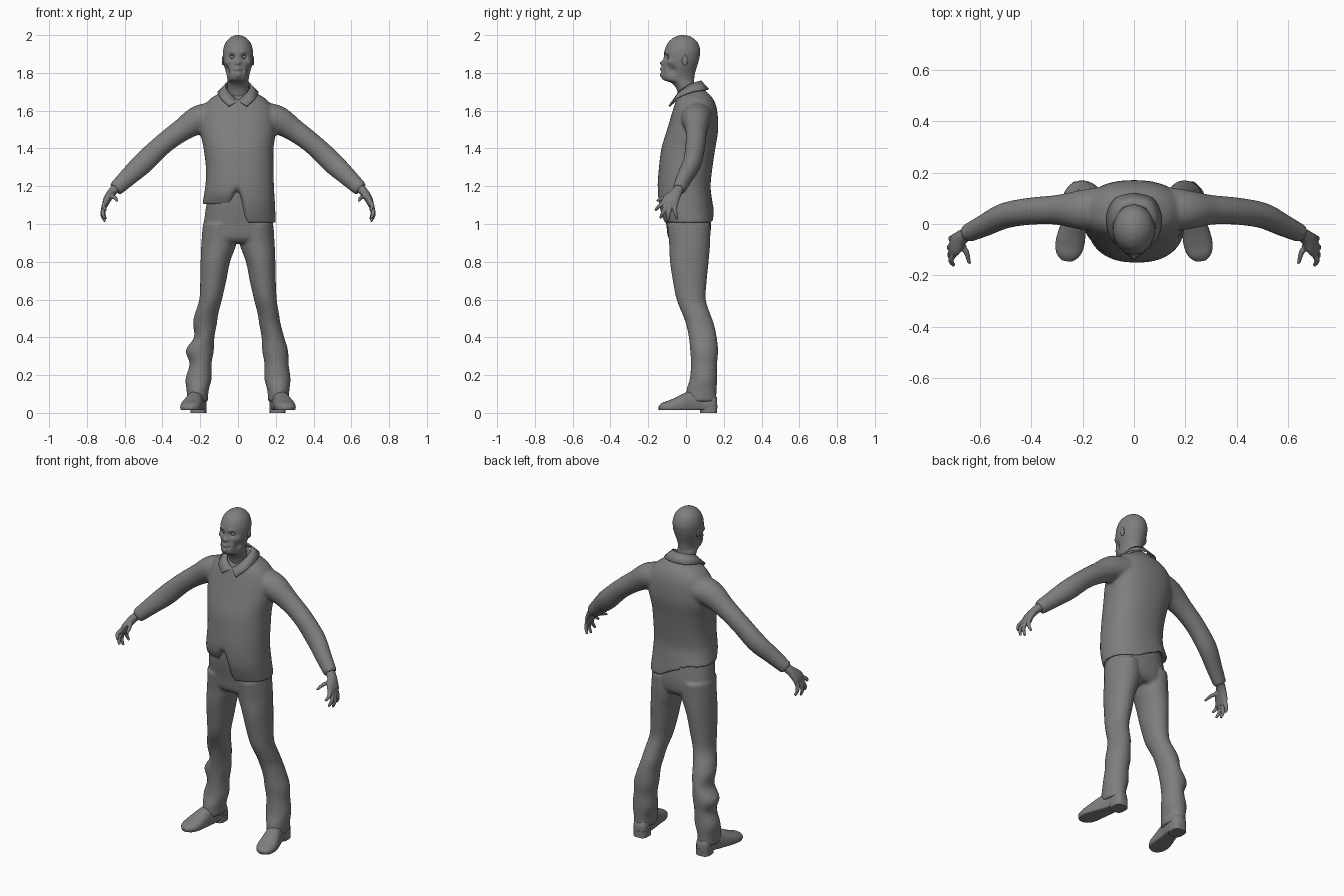
import bpy, bmesh, math
from mathutils import Vector

cube = bpy.data.objects.get("Cube")
if cube:
    bpy.data.objects.remove(cube, do_unlink=True)

grey = bpy.data.materials.new("plain grey")
grey.use_nodes = True
grey.diffuse_color = (0.21, 0.21, 0.21, 1)
grey.node_tree.nodes["Principled BSDF"].inputs["Base Color"].default_value = (0.21, 0.21, 0.21, 1)


def spline(rows, steps):
    """Catmull-Rom interpolation of any tuples."""
    out = []
    for i in range(len(rows) - 1):
        p0, p1, p2 = rows[max(i - 1, 0)], rows[i], rows[i + 1]
        p3 = rows[min(i + 2, len(rows) - 1)]
        for s in range(steps):
            t = s / steps
            out.append([b + 0.5 * t * (c - a + t * (2*a - 5*b + 4*c - d + t * (3*(b - c) + d - a)))
                        for a, b, c, d in zip(p0, p1, p2, p3)])
    return out + [list(rows[-1])]


def loft(bm, rows, n=32, steps=5, level=False, power=2.0):
    """Skin ellipses (x, y, z, half_a, half_b); level keeps them horizontal."""
    rows = spline(rows, steps)
    mids = [Vector(r[:3]) for r in rows]
    rings = []
    for i, r in enumerate(rows):
        tan = (mids[min(i + 1, len(rows) - 1)] - mids[max(i - 1, 0)]).normalized()
        u, v = Vector((1, 0, 0)), Vector((0, 1, 0))
        if not level:
            if abs(tan.y) > 0.85:
                v = Vector((0, 0, 1))
            v = (v - tan * v.dot(tan)).normalized()
            u = v.cross(tan)
        ring = []
        for k in range(n):
            c, s = math.cos(k * math.tau / n), math.sin(k * math.tau / n)
            c = math.copysign(abs(c) ** (2 / power), c)
            s = math.copysign(abs(s) ** (2 / power), s)
            ring.append(bm.verts.new(mids[i] + u * r[3] * c + v * r[4] * s))
        rings.append(ring)
    for a, b in zip(rings, rings[1:]):
        for k in range(n):
            bm.faces.new((a[k], a[(k + 1) % n], b[(k + 1) % n], b[k]))
    for ring, mid in ((rings[0], mids[0]), (rings[-1], mids[-1])):
        hub = bm.verts.new(mid)
        for k in range(n):
            bm.faces.new((ring[k], ring[(k + 1) % n], hub))


def upright(rows, side=1):
    """Rows of (z, x_min, x_max, y_front, y_back) to ellipses."""
    return [(side * (l + r) / 2, (f + b) / 2, z, (r - l) / 2, (b - f) / 2) for z, l, r, f, b in rows]


def finish(name, bm, voxel=0, smooth=0):
    bmesh.ops.recalc_face_normals(bm, faces=bm.faces)
    me = bpy.data.meshes.new(name)
    bm.to_mesh(me)
    bm.free()
    me.materials.append(grey)
    me.shade_smooth()
    ob = bpy.data.objects.new(name, me)
    bpy.context.collection.objects.link(ob)
    if voxel:
        m = ob.modifiers.new("fuse", 'REMESH')
        m.mode, m.voxel_size, m.use_smooth_shade = 'VOXEL', voxel, True
    if smooth:
        m = ob.modifiers.new("soften", 'SMOOTH')
        m.factor, m.iterations = 0.5, smooth
    return ob


def clamp(t):
    return max(0.0, min(1.0, t))


# jacket: torso with an uneven hem, open at the front, fused with both sleeves
bm = bmesh.new()
loft(bm, upright([
    (1.0, -.19, .2, -.115, .15), (1.1, -.18, .196, -.145, .138), (1.2, -.172, .19, -.15, .13),
    (1.3, -.17, .188, -.143, .14), (1.4, -.182, .188, -.13, .155), (1.5, -.2, .2, -.1, .17),
    (1.6, -.19, .19, -.07, .165), (1.66, -.15, .15, -.05, .145), (1.7, -.085, .085, -.025, .11),
    (1.73, -.05, .05, 0, .08)]), n=96, level=True, power=2.3)
for v in bm.verts:
    x, y, z = v.co
    if z < 1.22:
        lift = 0.1 * clamp(0.5 - x / 0.2)
        if y < 0.03:
            notch = clamp(1 + x / 0.09) if x < 0 else clamp(1 - x / 0.045)
            lift = max(0.1 if x < 0 else 0, 0.19 * notch)
        v.co.z = 1.0 + lift + (z - 1.0) * (0.22 - lift) / 0.22
for s in (1, -1):
    loft(bm, [(s * x, y, z, a, b) for x, y, z, a, b in (
        (.09, .06, 1.575, .07, .09), (.2, .055, 1.555, .076, .078), (.3, .055, 1.495, .06, .058),
        (.4, .05, 1.42, .055, .053), (.5, .033, 1.325, .058, .05), (.58, -.005, 1.25, .049, .043),
        (.65, -.038, 1.183, .04, .035))])
finish("jacket", bm, 0.009, 6)

# trousers: pelvis fused with two legs, folds at the shins
bm = bmesh.new()
loft(bm, upright([
    (1.2, -.15, .16, -.125, .11), (1.1, -.168, .172, -.122, .12), (1.0, -.182, .186, -.105, .132),
    (.93, -.188, .19, -.095, .125), (.9, -.16, .16, -.07, .1)]), level=True, power=2.3)
for s in (1, -1):
    fold = 0.012 if s < 0 else 0.0
    loft(bm, upright([
        (1.0, .01, .186, -.1, .13), (.9, .008, .194, -.09, .128), (.8, .042, .198, -.085, .12),
        (.7, .062, .2, -.07, .11), (.6, .085, .205, -.05, .105), (.52, .105, .218 + fold, -.018, .13),
        (.47, .112, .226 + fold, 0, .148), (.4, .125, .245 - fold, .015, .163),
        (.33, .128, .265 + fold, .022, .17), (.26, .14, .268 - fold, .026, .165),
        (.18, .14, .278, .02, .165), (.12, .155, .272, .002, .162), (.06, .16, .27, 0, .16)], s), level=True)
finish("trousers", bm, 0.009, 4)

for s, side in ((1, "left"), (-1, "right")):
    # shoe upper, flattened underneath, with a heel block
    bm = bmesh.new()
    loft(bm, [(s * x, y, z, a, b) for x, y, z, a, b in (
        (.208, .163, .05, .025, .035), (.21, .14, .05, .042, .055), (.215, .08, .055, .043, .06),
        (.228, .02, .05, .046, .062), (.24, -.03, .04, .053, .05), (.25, -.08, .032, .056, .036),
        (.258, -.12, .028, .045, .026), (.262, -.143, .025, .02, .012))], power=2.4)
    for v in bm.verts:
        v.co.z = max(v.co.z, 0.014)
    finish(side + "_shoe", bm)
    bm = bmesh.new()
    loft(bm, [(s * .21, .12, 0, .042, .045), (s * .21, .12, .04, .043, .045)], steps=1, level=True, power=3)
    heel = finish(side + "_heel", bm)
    heel.data.set_sharp_from_angle(angle=0.7)

    # hand: palm, four curled fingers and a thumb fused together
    bm = bmesh.new()
    loft(bm, [(s * x, y, z, a, b) for x, y, z, a, b in (
        (.635, -.03, 1.2, .026, .026), (.67, -.052, 1.165, .023, .03),
        (.695, -.08, 1.125, .02, .045), (.706, -.09, 1.09, .013, .042))])
    fingers = (
        ((.7, -.115, 1.115), (.712, -.142, 1.095), (.7, -.162, 1.072)),
        ((.706, -.102, 1.1), (.716, -.122, 1.06), (.704, -.136, 1.03)),
        ((.708, -.082, 1.1), (.718, -.093, 1.05), (.704, -.096, 1.012)),
        ((.704, -.06, 1.1), (.712, -.056, 1.06), (.7, -.048, 1.025)),
        ((.675, -.07, 1.15), (.652, -.11, 1.14), (.64, -.155, 1.122)))
    for path in fingers:
        loft(bm, [(s * x, y, z, r, r) for (x, y, z), r in zip(path, (.013, .011, .007))], n=12)
    finish(side + "_hand", bm, 0.0045, 3)

    # ear and eyeball
    for part, pos, size in (("ear", (.079, -.005, 1.865), (.007, .016, .026)),
                            ("eye", (.031, -.089, 1.884), (.013, .012, .011))):
        bm = bmesh.new()
        bmesh.ops.create_uvsphere(bm, u_segments=20, v_segments=12, radius=1)
        for v in bm.verts:
            v.co = Vector((s * pos[0] + v.co.x * size[0], pos[1] + v.co.y * size[1], pos[2] + v.co.z * size[2]))
        finish(side + "_" + part, bm)

# head and neck, with the gaunt face pressed in by soft dents
bm = bmesh.new()
loft(bm, upright([(z, -w, w, f, b) for z, w, f, b in (
    (1.6, .05, -.03, .06), (1.7, .055, -.045, .048), (1.745, .055, -.075, .043),
    (1.765, .056, -.122, .043), (1.8, .063, -.13, .048), (1.84, .074, -.121, .06),
    (1.88, .08, -.118, .071), (1.92, .079, -.113, .075), (1.96, .066, -.095, .062),
    (1.985, .043, -.068, .036), (1.997, .02, -.04, .01), (2.0, .003, -.022, -.016))]),
    n=80, steps=10, level=True)
dents = [((0, -.122, 1.852), .013, (0, -.02, 0)), ((0, -.13, 1.822), .013, (0, -.014, 0)),
         ((0, -.135, 1.79), .014, (0, -.01, 0)), ((0, -.135, 1.807), .007, (0, .012, 0))]
for s in (1, -1):
    dents += [((s * .032, -.106, 1.884), .015, (0, .024, 0)), ((s * .03, -.108, 1.908), .012, (0, -.007, 0)),
              ((s * .056, -.075, 1.815), .022, (-s * .014, .008, 0)),
              ((s * .058, -.082, 1.856), .014, (s * .005, -.006, 0)),
              ((s * .024, -.12, 1.808), .008, (0, .008, 0))]
for v in bm.verts:
    start = v.co.copy()
    for mid, radius, push in dents:
        v.co += Vector(push) * math.exp(-((start - Vector(mid)).length / radius) ** 2)
finish("head", bm)

# folded shirt collar with pointed fronts
top = [(0, -.058, 1.655), (.045, -.045, 1.695), (.068, .01, 1.735), (.05, .062, 1.755), (0, .08, 1.76)]
low = [(.045, -.092, 1.625), (.09, -.06, 1.665), (.108, .025, 1.7), (.075, .1, 1.712), (0, .122, 1.715)]
bm = bmesh.new()
edges = [[bm.verts.new(p) for p in spline(row, 4)] for row in (top, low)]
for i in range(len(edges[0]) - 1):
    bm.faces.new((edges[0][i], edges[0][i + 1], edges[1][i + 1], edges[1][i]))
collar = finish("collar", bm)
collar.modifiers.new("mirror", 'MIRROR')
collar.modifiers.new("cloth", 'SOLIDIFY').thickness = 0.008
